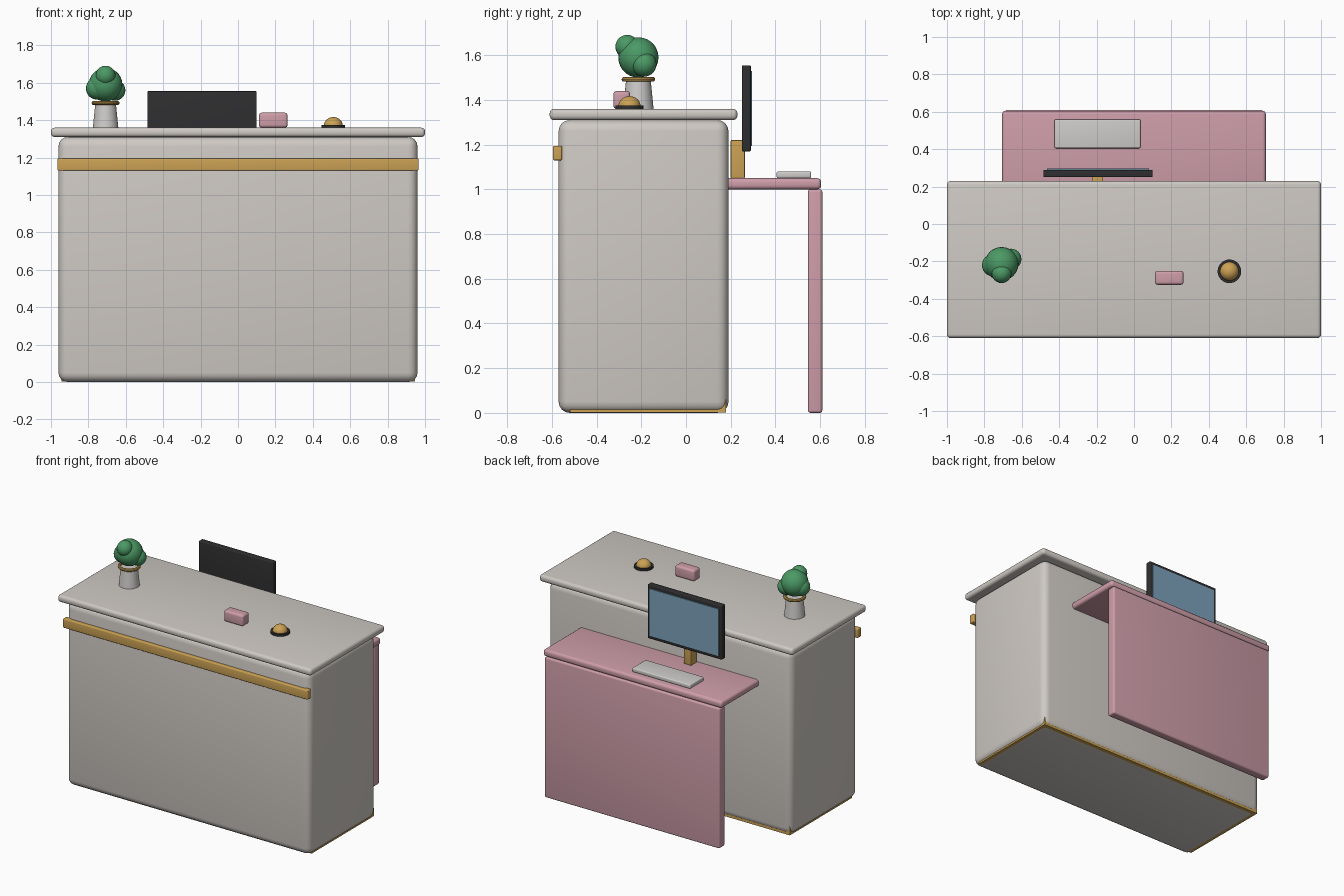
import bpy
import bmesh
import math
from mathutils import Matrix, Vector

cube = bpy.data.objects.get("Cube")
if cube:
    bpy.data.objects.remove(cube, do_unlink=True)


def material(name, r, g, b):
    m = bpy.data.materials.new(name)
    m.use_nodes = True
    m.diffuse_color = (r, g, b, 1)
    m.node_tree.nodes["Principled BSDF"].inputs["Base Color"].default_value = (r, g, b, 1)
    return m


stone = material("warm_white", 0.62, 0.585, 0.55)
porcelain = material("pale_grey", 0.62, 0.61, 0.60)
pink = material("dusty_pink", 0.62, 0.34, 0.40)
gold = material("brushed_gold", 0.60, 0.36, 0.09)
dark = material("charcoal", 0.028, 0.028, 0.03)
glass = material("screen_blue", 0.20, 0.36, 0.50)
green = material("leaf_green", 0.07, 0.32, 0.13)


def finish(name, bm, mat):
    mesh = bpy.data.meshes.new(name)
    bmesh.ops.recalc_face_normals(bm, faces=bm.faces)
    bm.to_mesh(mesh)
    bm.free()
    mesh.materials.append(mat)
    obj = bpy.data.objects.new(name, mesh)
    bpy.context.collection.objects.link(obj)
    bpy.ops.object.select_all(action='DESELECT')
    obj.select_set(True)
    bpy.context.view_layer.objects.active = obj
    bpy.ops.object.shade_smooth_by_angle(angle=math.radians(35))
    return obj


def box(name, mat, x, y, z, bevel=0.0):
    """Box from (min, max) ranges with rounded edges."""
    bm = bmesh.new()
    bmesh.ops.create_cube(bm, size=1)
    for v in bm.verts:
        v.co = Vector((r[1] if c > 0 else r[0]) for c, r in zip(v.co, (x, y, z)))
    if bevel:
        bmesh.ops.bevel(bm, geom=bm.edges[:], offset=bevel, segments=4,
                        profile=0.5, affect='EDGES')
    return finish(name, bm, mat)


def lathe(name, mat, profile, centre, steps=32):
    """Spin a radius/height profile around a vertical axis."""
    bm = bmesh.new()
    pts = [bm.verts.new((r, 0, z)) for r, z in profile]
    edges = [bm.edges.new(pair) for pair in zip(pts, pts[1:])]
    bmesh.ops.spin(bm, geom=pts + edges, cent=(0, 0, 0), axis=(0, 0, 1),
                   angle=math.tau, steps=steps)
    bmesh.ops.remove_doubles(bm, verts=bm.verts, dist=0.0002)
    bmesh.ops.translate(bm, verts=bm.verts, vec=centre)
    return finish(name, bm, mat)


def ball(name, mat, centre, radius):
    bm = bmesh.new()
    bmesh.ops.create_uvsphere(bm, u_segments=24, v_segments=14, radius=radius,
                              matrix=Matrix.Translation(centre))
    return finish(name, bm, mat)


# Main counter
box("counter_body", stone, (-0.96, 0.96), (-0.57, 0.19), (0, 1.31), 0.05)
box("counter_plinth", gold, (-0.945, 0.945), (-0.52, 0.18), (0.002, 0.06))
box("countertop", stone, (-1, 1), (-0.61, 0.23), (1.31, 1.36), 0.02)
box("gold_band", gold, (-0.965, 0.965), (-0.595, -0.555), (1.13, 1.195), 0.006)

# Rear work desk
box("desk_top", pink, (-0.705, 0.705), (0.15, 0.605), (1.0, 1.05), 0.018)
box("desk_back_panel", pink, (-0.69, 0.69), (0.545, 0.61), (0, 1.0), 0.012)

# Monitor and keyboard
box("monitor_stand", gold, (-0.225, -0.165), (0.20, 0.263), (1.05, 1.22), 0.004)
box("monitor_case", dark, (-0.485, 0.10), (0.25, 0.29), (1.17, 1.555), 0.006)
box("monitor_screen", glass, (-0.465, 0.08), (0.288, 0.296), (1.195, 1.53))
box("keyboard", porcelain, (-0.425, 0.035), (0.405, 0.56), (1.05, 1.08), 0.008)

# Card box and service bell
box("card_box", pink, (0.112, 0.265), (-0.325, -0.25), (1.36, 1.44), 0.015)
bell = (0.51, -0.253, 1.36)
lathe("bell_base", dark, [(0, 0), (0.063, 0), (0.063, 0.015), (0, 0.015)], bell)
arc = [math.pi / 2 * i / 8 for i in range(9)]
lathe("bell_dome", gold,
      [(0.05 * math.cos(a), 0.012 + 0.045 * math.sin(a)) for a in arc], bell)

# Potted plant
pot = Vector((-0.708, -0.213, 1.36))
lathe("plant_pot", porcelain,
      [(0, 0), (0.068, 0), (0.055, 0.13), (0, 0.13)], pot)
ring = [math.tau * i / 10 for i in range(11)]
lathe("pot_rim", gold,
      [(0.064 + 0.011 * math.cos(a), 0.132 + 0.011 * math.sin(a)) for a in ring], pot)
leaves = {
    "foliage_centre": ((0, 0, 0.23), 0.09),
    "foliage_right": ((-0.045, -0.007, 0.21), 0.06),
    "foliage_left": ((0.05, 0.025, 0.2), 0.056),
    "foliage_front": ((0, -0.05, 0.278), 0.053),
}
for name, (offset, radius) in leaves.items():
    ball(name, green, pot + Vector(offset), radius)
